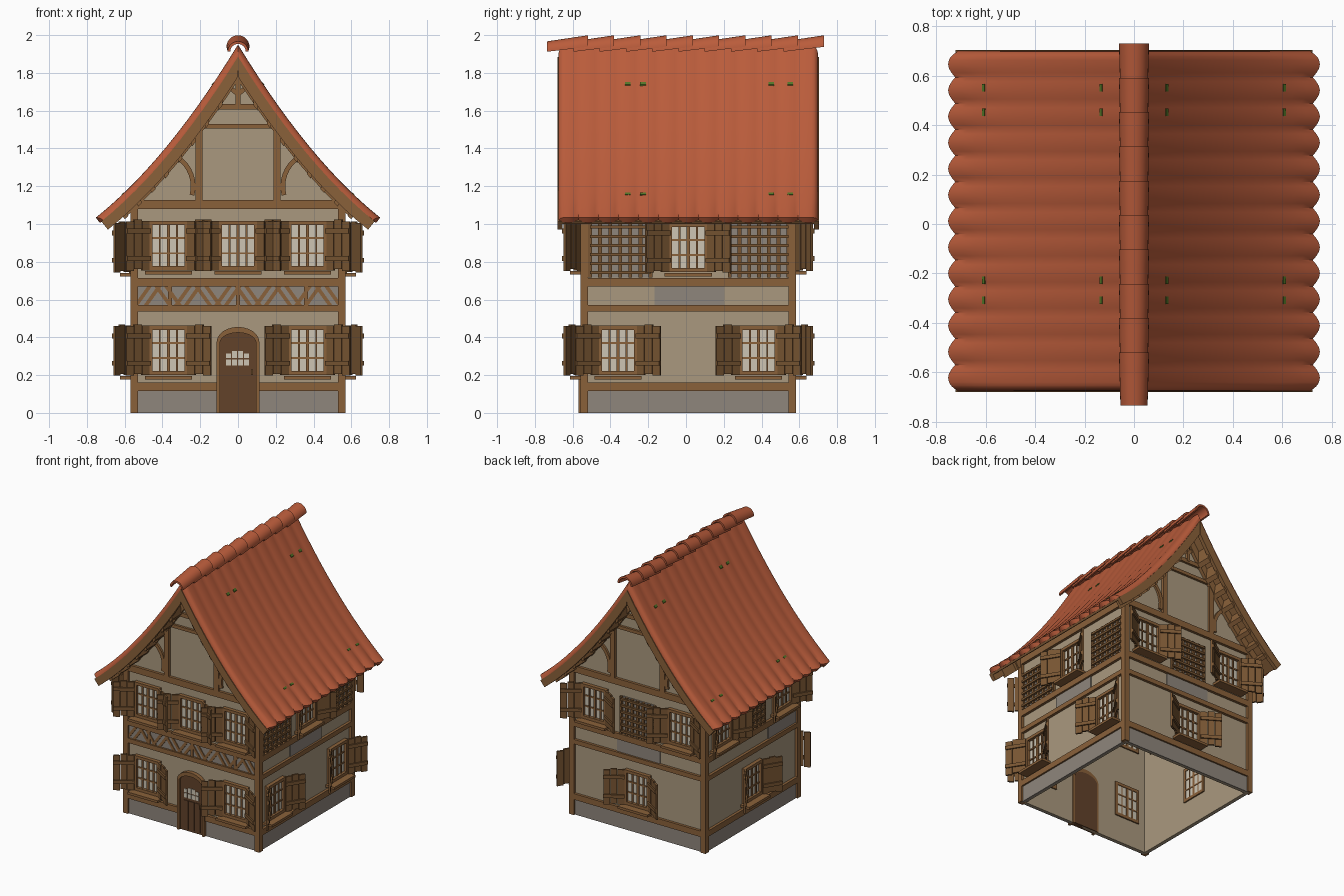
import bpy, bmesh, math
from mathutils import Matrix, Vector

if "Cube" in bpy.data.objects:
    bpy.data.objects.remove(bpy.data.objects["Cube"])

CY = 0.012           # house centre in y
W, B = 0.55, 0.57    # wall face and beam face distance from the centre


def srgb(r, g, b):
    return tuple(((c / 255 + 0.055) / 1.055) ** 2.4 for c in (r, g, b)) + (1,)


COLOURS = {"plaster": srgb(170, 153, 126), "stone": srgb(143, 134, 124),
           "beam_wood": srgb(138, 97, 58), "shutter_wood": srgb(120, 85, 50),
           "window_pane": srgb(205, 197, 180), "door_wood": srgb(98, 66, 42),
           "roof_tile": srgb(186, 92, 59), "moss": srgb(84, 118, 40)}
MATS = {}
for n, c in COLOURS.items():
    MATS[n] = bpy.data.materials.new(n)
    MATS[n].diffuse_color = c
PARTS = {}


def part(name, mat):
    return PARTS.setdefault(name, (bmesh.new(), mat))[0]


def side(k):
    """k: 0 front, 1 right, 2 back, 3 left; local x runs along the wall, -y points out."""
    return Matrix.Translation((0, CY, 0)) @ Matrix.Rotation(k * math.pi / 2, 4, 'Z')


def prism(name, mat, k, pts, d0, d1, X=Matrix()):
    """Extrude an outline (u, z) on wall k from distance d0 to d1."""
    bm, M = part(name, mat), side(k) @ X
    a, b = [[bm.verts.new(M @ Vector((u, -d, z))) for u, z in pts] for d in (d0, d1)]
    bm.faces.new(a)
    bm.faces.new(b[::-1])
    for i in range(len(pts)):
        j = (i + 1) % len(pts)
        bm.faces.new((a[i], b[i], b[j], a[j]))


def box(name, mat, k, u0, u1, z0, z1, d0, d1, X=Matrix()):
    prism(name, mat, k, [(u0, z0), (u1, z0), (u1, z1), (u0, z1)], d0, d1, X)


def loft(name, mat, secs, M=Matrix()):
    """Join sections, each a list of (upper, lower) point pairs, into a closed shell."""
    bm = part(name, mat)
    V = [[[bm.verts.new(M @ Vector(p)) for p in pair] for pair in s] for s in secs]
    n = len(V[0])
    for a, b in zip(V, V[1:]):
        for s in (0, 1):
            for i in range(n - 1):
                bm.faces.new((a[i][s], a[i + 1][s], b[i + 1][s], b[i][s]))
        for i in (0, n - 1):
            bm.faces.new((a[i][0], a[i][1], b[i][1], b[i][0]))
    for s in (V[0], V[-1]):
        for i in range(n - 1):
            bm.faces.new((s[i][0], s[i + 1][0], s[i + 1][1], s[i][1]))


def slope(t, off, s=1, xe=0.745):
    """Point on the sagging roof line, t = 0 ridge to 1 eave, moved along the normal."""
    xs = max(0, -off * 0.86)
    x = xs + (xe - xs) * t
    g = 1.64 - 1.124 * x
    L = math.hypot(g, 1)
    return s * (x + off * g / L), 1.95 - 1.64 * x + 0.562 * x * x + off / L


def slab(name, mat, y0, y1, o0, o1, t0=0, t1=1, n=12):
    """Layer that follows both roof slopes."""
    for s in (1, -1):
        secs = []
        for y in (y0, y1):
            sec = []
            for i in range(n + 1):
                t = t0 + (t1 - t0) * i / n
                (xa, za), (xb, zb) = slope(t, o0, s), slope(t, o1, s)
                sec.append(((xa, y + CY, za), (xb, y + CY, zb)))
            secs.append(sec)
        loft(name, mat, secs)


def window(k, u, z):
    """Glazed window with muntins, sill and a pair of half-open plank shutters."""
    w, h = 0.105, 0.262
    box("window_panes", "window_pane", k, u - w + .01, u + w - .01, z + .01, z + h - .01, .525, .556)
    for a in (u - w, u + w - .02):
        box("window_frames", "beam_wood", k, a, a + .02, z, z + h, .52, .578)
    for b in (z, z + h - .022):
        box("window_frames", "beam_wood", k, u - w, u + w, b, b + .022, .52, .578)
    for a, m in ((-.046, .005), (0, .009), (.046, .005)):
        box("window_bars", "beam_wood", k, u + a - m, u + a + m, z, z + h, .522, .564)
    for b in (.09, .17):
        box("window_bars", "beam_wood", k, u - w, u + w, z + b - .005, z + b + .005, .522, .563)
    box("window_sills", "beam_wood", k, u - .125, u + .125, z - .022, z - .004, .55, .625)
    for s in (-1, 1):
        X = Matrix.Translation((u + s * w, -B, 0)) @ Matrix.Rotation(-s * math.radians(32), 4, 'Z')
        for i in range(3):
            e = (0, .006, -.003)[i]
            p, q = sorted((s * (.002 + .049 * i), s * (.002 + .049 * i + .046)))
            box("shutters", "shutter_wood", k, p, q, z + e, z + h + e, 0, .014, X)
        p, q = sorted((0, s * .146))
        for b in (.05, .195):
            box("shutter_battens", "shutter_wood", k, p, q, z + b, z + b + .026, .012, .024, X)


def lattice(k, u0, u1):
    """Timber grille in front of a grey field."""
    z0, z1 = .718, 1.0
    box("lattice_fields", "stone", k, u0, u1, z0, z1, .55, .556)
    n = max(3, round((u1 - u0) / .05))
    for i in range(n + 1):
        c = u0 + (u1 - u0) * i / n
        box("lattice_bars", "shutter_wood", k, c - .01, c + .01, z0, z1, .553, .570)
    for i in range(6):
        c = z0 + .025 + .048 * i
        box("lattice_bars", "shutter_wood", k, u0, u1, c - .008, c + .008, .56, .578)


# walls: two gables following the roof line, two plain sides
line = [slope(i / 20, -0.045) for i in range(21)]
line = [p for p in line if p[0] < W - .01]
gable = [(-W, 0), (W, 0), (W, 1.13)] + line[::-1] + [(-x, z) for x, z in line[1:]] + [(-W, 1.13)]
for k in range(4):
    if k % 2 == 0:
        prism("gable_walls", "plaster", k, gable, W - .02, W)
    else:
        box("side_walls", "plaster", k, -W, W, 0, 1.13, W - .02, W)
    # stone base and horizontal beams, opened for the door at the front
    runs = [(-W, -.112), (.112, W)] if k == 0 else [(-W, W)]
    for a, b in runs:
        box("stone_base", "stone", k, a, b, 0, .117, W - .01, W + .008)
        box("beams", "beam_wood", k, a, b, .117, .162, W - .01, B)
    for a, b in ((.537, .572), (.67, .715), (1.08, 1.128)):
        box("beams", "beam_wood", k, -W, W, a, b, W - .01, B)
    box("corner_posts", "beam_wood", k, .53, B, 0, 1.13, .53, B)
    # grey panel in the frieze
    a, b = ((-.53, .53), (-.18, .19), (-.18, .18), (.2, .53))[k]
    box("frieze_panels", "stone", k, a, b, .572, .67, W - .01, W + .006)

# windows and lattices by wall
for k, u, z in ((0, -.368, .2), (0, .368, .2), (0, -.368, .755), (0, 0, .755), (0, .368, .755),
                (1, -.372, .2), (1, .372, .2), (1, 0, .745),
                (2, 0, .2), (2, -.36, .755), (2, .36, .755),
                (3, 0, .2), (3, -.36, .745), (3, .36, .745)):
    window(k, u, z)
for k, a, b in ((1, -.52, -.2), (1, .22, .53), (2, -.14, .14), (3, -.14, .14)):
    lattice(k, a, b)

# slanted frieze braces at the front
for i in range(10):
    c, s = -.477 + .106 * i, (-1) ** i
    for o in (-.026, .026):
        lo, hi = c + o - s * .035, c + o + s * .035
        prism("frieze_braces", "beam_wood", 0, [(lo - .012, .572), (lo + .012, .572),
              (hi + .012, .67), (hi - .012, .67)], W, W + .012)
for u in (-.36, 0, .36):
    box("frieze_braces", "beam_wood", 0, u - .01, u + .01, .572, .67, W, W + .015)

# gable timbers
for k in (0, 2):
    for s in (-1, 1):
        p, q = sorted((s * .188, s * .226))
        box("gable_posts", "beam_wood", k, p, q, 1.12, 1.55, W - .01, B)
        arc = lambda a, r: (s * (.42 + r * math.cos(a)), 1.2 + r * math.sin(a))
        angs = [math.radians(195 - 9 * i) for i in range(11)]
        secs = [[tuple((u, -d, z) for u, z in (arc(a, .195), arc(a, .17))) for a in angs]
                for d in (W, B - .004)]
        loft("curved_braces", "beam_wood", secs, side(k))
        prism("king_braces", "beam_wood", k, [(0, 1.70), (0, 1.67), (s * .085, 1.745),
              (s * .075, 1.77)], W, B - .004)
    box("gable_collars", "beam_wood", k, -.23, .23, 1.505, 1.53, W - .01, B - .003)
    box("gable_collars", "beam_wood", k, -.165, .165, 1.605, 1.635, W - .01, B - .003)
    box("king_post", "beam_wood", k, -.012, .012, 1.62, 1.87, W - .01, B)

# arched front door, frame and little window


def arch(w, spring, rise, n=12):
    pts = [(w * math.cos(math.pi * i / n), spring + rise * math.sin(math.pi * i / n))
           for i in range(n + 1)]
    return [(w, 0)] + pts + [(-w, 0)]


prism("door", "door_wood", 0, arch(.098, .37, .055), .522, .562)
pairs = list(zip(arch(.113, .375, .08), arch(.096, .37, .055)))
loft("door_frame", "beam_wood", [[tuple((u, -d, z) for u, z in p) for p in pairs]
                                 for d in (.525, .58)], side(0))
for i in range(4):
    u = -.063 + .032 * i
    box("door_panes", "window_pane", 0, u, u + .026, .25, .283, .55, .566)
    box("door_panes", "window_pane", 0, u, u + .026, .29, .315 + .012 * (i in (1, 2)), .55, .566)
for u in (-.05, 0, .05):
    box("door_planks", "door_wood", 0, u - .021, u + .021, .015, .23, .55, .567)
box("door_handle", "shutter_wood", 0, .07, .08, .2, .23, .56, .58)

# tiled roof: shallow ribs, scalloped eaves, rolled gable edges
H, COLS, N = 0.688, 13, 14
ys = {round(-H + 2 * H * i / (COLS * 6), 4) for i in range(COLS * 6 + 1)}
ys |= {s * (H - e) for s in (-1, 1) for e in (.002, .006, .012, .02, .03)}
secs = []
for y in sorted(ys):
    f = ((y + H) / (2 * H) * COLS) % 1
    bump = math.sin(math.pi * f)
    e = max(0, 1 - (H - abs(y)) / .03)
    drop = .028 * (1 - math.sqrt(max(0, 1 - e * e)))
    sec = []
    for s, ids in ((1, range(N, -1, -1)), (-1, range(1, N + 1))):
        for i in ids:
            t = i / N
            amp = .005 + .012 * t ** 8
            o, xe = max(-.033, -amp * (1 - bump) - drop), .735 + .018 * bump
            (xa, za), (xb, zb) = slope(t, o, s, xe), slope(t, -.036, s, xe)
            sec.append(((xa, y + CY, za), (xb, y + CY, zb)))
    secs.append(sec)
loft("roof_tiles", "roof_tile", secs)

# boarding, bargeboards, wall rafters and purlin ends
slab("roof_boarding", "beam_wood", -.67, .67, -.034, -.05)
for s in (-1, 1):
    slab("bargeboards", "beam_wood", *sorted((s * .665, s * .693)), -.034, -.09)
    slab("gable_rafters", "beam_wood", *sorted((s * .54, s * .575)), -.045, -.1, 0, .86)
    for i in range(8):
        t = .12 + .105 * i
        slab("purlin_ends", "beam_wood", *sorted((s * .55, s * .68)), -.045, -.105, t, t + .03, 1)

# small moss patches
for y in (-.31, -.23, .45, .55):
    for t in (.17, .81):
        slab("moss_patches", "moss", y - .025, y + .005, .003, -.006, t, t + .014, 1)

# overlapping ridge tiles
for i in range(10):
    y = -.735 + .139 * i
    secs = []
    for yy, c, r in ((y, 1.912, .055), (y + .215, 1.938, .061)):
        secs.append([tuple((q * math.cos(a), yy, c + q * math.sin(a)) for q in (r, r - .014))
                     for a in [math.pi * j / 14 for j in range(15)]])
    loft("ridge_tiles", "roof_tile", secs)

# turn every part into an object
for name, (bm, mat) in PARTS.items():
    bmesh.ops.recalc_face_normals(bm, faces=bm.faces)
    me = bpy.data.meshes.new(name)
    bm.to_mesh(me)
    bm.free()
    me.materials.append(MATS[mat])
    if name in ("roof_tiles", "ridge_tiles", "curved_braces", "door_frame"):
        for p in me.polygons:
            p.use_smooth = True
        me.set_sharp_from_angle(angle=math.radians(35))
    bpy.context.collection.objects.link(bpy.data.objects.new(name, me))

for m in bpy.data.materials:
    if m.users and not m.is_grease_pencil:
        m.use_nodes = True
        m.node_tree.nodes["Principled BSDF"].inputs["Base Color"].default_value = m.diffuse_color
